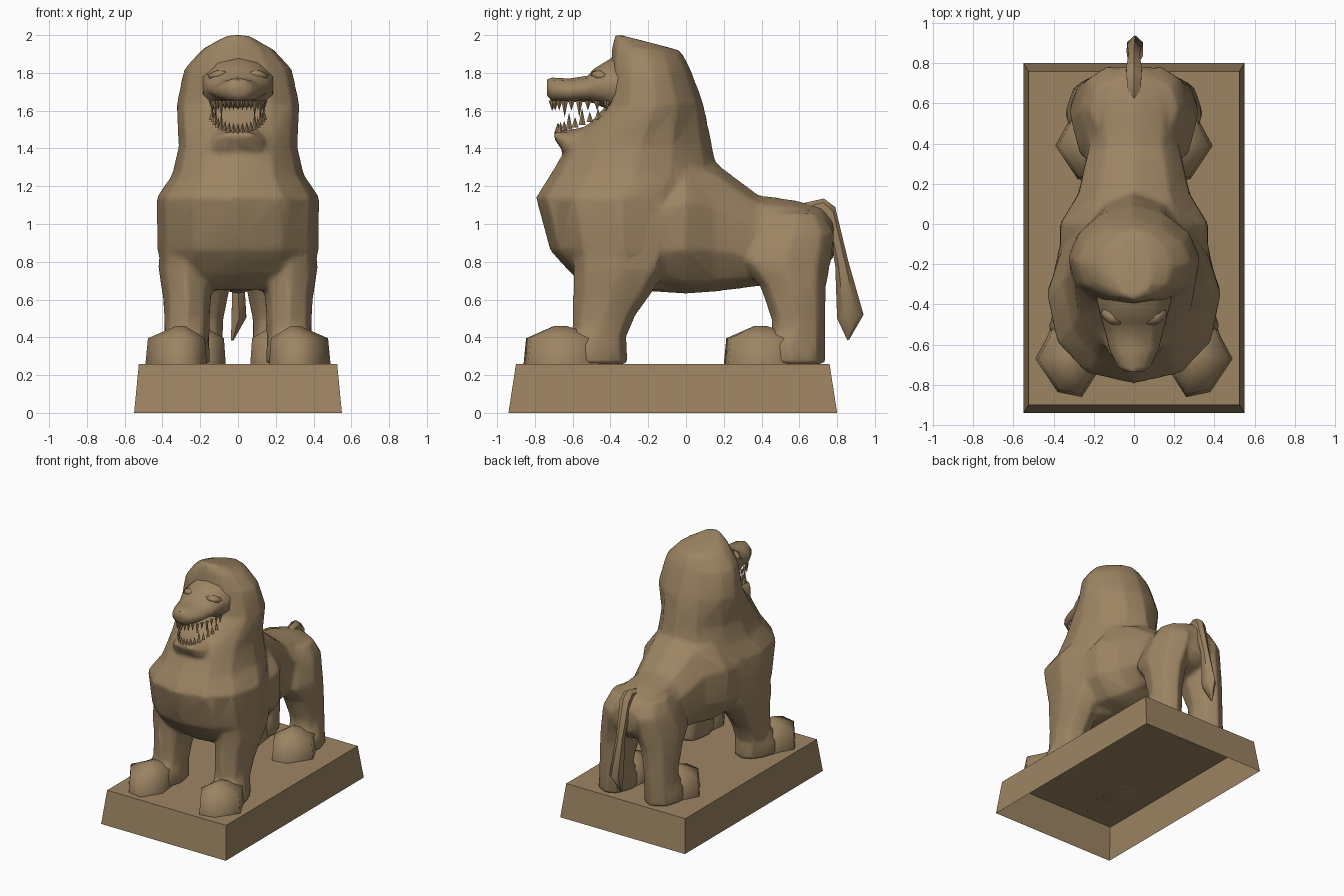
import bpy, bmesh, math
from mathutils import Vector

if "Cube" in bpy.data.objects:
    bpy.data.objects.remove(bpy.data.objects["Cube"])

stone = bpy.data.materials.new("tan stone")
stone.diffuse_color = (0.335, 0.232, 0.124, 1)
stone.use_nodes = True
stone.node_tree.nodes["Principled BSDF"].inputs["Base Color"].default_value = stone.diffuse_color


def finish(bm, name, angle=40, modifiers=False):
    """Turn a bmesh into a named, shaded object."""
    bmesh.ops.recalc_face_normals(bm, faces=bm.faces)
    me = bpy.data.meshes.new(name)
    bm.to_mesh(me)
    bm.free()
    ob = bpy.data.objects.new(name, me)
    bpy.context.collection.objects.link(ob)
    bpy.ops.object.select_all(action='DESELECT')
    ob.select_set(True)
    bpy.context.view_layer.objects.active = ob
    if modifiers:  # fuse overlapping volumes into one carved surface
        m = ob.modifiers.new("fuse", 'REMESH')
        m.mode, m.voxel_size = 'VOXEL', 0.015
        m = ob.modifiers.new("soften", 'SMOOTH')
        m.factor, m.iterations = 0.5, 7
        m = ob.modifiers.new("facet", 'DECIMATE')
        m.ratio = 0.07
        for mod in list(ob.modifiers):
            bpy.ops.object.modifier_apply(modifier=mod.name)
    ob.data.materials.clear()
    ob.data.materials.append(stone)
    bpy.ops.object.shade_smooth_by_angle(angle=math.radians(angle))
    return ob


def skin(bm, rings):
    """Bridge a list of point rings and cap both ends."""
    vs = [[bm.verts.new(p) for p in r] for r in rings]
    n = len(vs[0])
    for a, b in zip(vs, vs[1:]):
        for i in range(n):
            j = (i + 1) % n
            bm.faces.new((a[i], a[j], b[j], b[i]))
    bm.faces.new(vs[0][::-1])
    bm.faces.new(vs[-1])


def loft(bm, sections, n=10, power=1.0, far=None):
    """Each section: y,z of one end, y,z of the other end, half width, centre x.
    power squares off the outline; far does so for the second half only."""
    rings = []
    for ya, za, yb, zb, rx, xc in sections:
        a, b = Vector((xc, ya, za)), Vector((xc, yb, zb))
        ring = []
        for i in range(n):
            t = math.tau * i / n
            c, s = math.cos(t), math.sin(t)
            p = far if far and c < -0.01 else power
            c = math.copysign(abs(c) ** p, c)
            s = math.copysign(abs(s) ** p, s)
            ring.append((a + b) / 2 + (a - b) / 2 * c + Vector((rx * s, 0, 0)))
        rings.append(ring)
    skin(bm, rings)


def level(rows, side=1):
    """Horizontal sections: z, front y, back y, half width, centre x."""
    return [(f, z, b, z, r, x * side) for z, f, b, r, x in rows]


def upright(rows):
    """Vertical sections: y, top z, bottom z, half width."""
    return [(y, t, y, b, r, 0) for y, t, b, r in rows]


# Plinth: tapered slab, open underneath
bm = bmesh.new()
skin(bm, [[(-x, f, z), (x, f, z), (x, b, z), (-x, b, z)]
          for x, f, b, z in ((0.55, -0.94, 0.80, 0), (0.525, -0.90, 0.76, 0.26))])
bm.faces.ensure_lookup_table()
bottom = min(bm.faces, key=lambda f: f.calc_center_median().z)
bmesh.ops.delete(bm, geom=[bottom], context='FACES_ONLY')
finish(bm, "plinth", 20)

# Body: chest with mane, trunk, lower jaw and four legs fused together
bm = bmesh.new()
mane = level([(0.65, -0.50, -0.10, 0.25, 0), (0.74, -0.61, 0.0, 0.39, 0),
              (0.86, -0.72, 0.06, 0.43, 0), (1.14, -0.795, 0.10, 0.432, 0),
              (1.26, -0.72, 0.17, 0.35, 0), (1.41, -0.63, 0.14, 0.315, 0),
              (1.63, -0.42, 0.095, 0.328, 0), (1.82, -0.40, 0.025, 0.287, 0)])
mane += [(-0.39, 1.945, -0.02, 1.905, 0.19, 0), (-0.375, 2.008, -0.035, 1.92, 0.09, 0)]
loft(bm, mane, 12, 0.88, 1.15)
# trunk narrows to a ridge along the spine
loft(bm, upright([(-0.42, 1.2, 0.66, 0.38), (0.0, 1.36, 0.63, 0.385),
                  (0.15, 1.33, 0.64, 0.29), (0.38, 1.155, 0.67, 0.235),
                  (0.58, 1.125, 0.70, 0.24), (0.72, 1.09, 0.75, 0.19),
                  (0.78, 1.02, 0.82, 0.09)])[::1], 10, 0.95, 0.85)
loft(bm, upright([(-0.30, 1.60, 1.28, 0.20), (-0.44, 1.58, 1.28, 0.185),
                  (-0.54, 1.515, 1.29, 0.17), (-0.63, 1.495, 1.35, 0.14),
                  (-0.70, 1.49, 1.455, 0.08)]), 10, 0.9)
for s in (-1, 1):
    loft(bm, level([(1.05, -0.60, -0.02, 0.12, 0.28), (0.76, -0.60, -0.10, 0.145, 0.277),
                    (0.62, -0.60, -0.19, 0.13, 0.27), (0.52, -0.60, -0.265, 0.122, 0.27),
                    (0.40, -0.60, -0.315, 0.12, 0.27), (0.258, -0.60, -0.305, 0.12, 0.27)],
                   s), 8, 0.9)
    loft(bm, level([(1.06, 0.44, 0.72, 0.11, 0.11), (0.95, 0.34, 0.79, 0.15, 0.125),
                    (0.80, 0.27, 0.77, 0.165, 0.15), (0.67, 0.39, 0.745, 0.14, 0.18),
                    (0.50, 0.45, 0.74, 0.12, 0.195), (0.258, 0.45, 0.74, 0.12, 0.20)],
                   s), 8, 0.95, 1.05)
    # heels carry the paws back into the legs
    for dx, dy in ((0, 0), (-0.08, 1.06)):
        loft(bm, level([(0.44, -0.60, -0.38, 0.11, 0.28 + dx),
                        (0.36, -0.68, -0.35, 0.135, 0.285 + dx),
                        (0.258, -0.68, -0.33, 0.14, 0.285 + dx)], s)
             if dy == 0 else
             level([(0.44, 0.46, 0.68, 0.11, 0.20), (0.36, 0.38, 0.71, 0.135, 0.205),
                    (0.258, 0.38, 0.73, 0.14, 0.205)], s), 8)
finish(bm, "lion_body", 70, True)

# Paws: one splayed outline, used for all four feet
outline = [(0.49, -0.67), (0.43, -0.56), (0.38, -0.42), (0.20, -0.45),
           (0.165, -0.71), (0.26, -0.86), (0.38, -0.835)]
for name, dx, dy in (("front_paw", 0, 0), ("hind_paw", -0.10, 1.06)):
    for s, side in ((-1, "left"), (1, "right")):
        bm = bmesh.new()
        peak = Vector((0.30, -0.67))
        rings = []
        for k, z in ((1, 0.2595), (0.93, 0.395), (0.15, 0.46)):
            pts = [peak.lerp(Vector(p), k) for p in outline]
            rings.append([(s * (p.x + dx), p.y + dy, z) for p in pts])
        skin(bm, rings)
        finish(bm, name + "_" + side, 75)

# Upper head: brow and snout
bm = bmesh.new()
loft(bm, upright([(-0.30, 1.91, 1.56, 0.205), (-0.40, 1.875, 1.60, 0.19),
                  (-0.49, 1.82, 1.64, 0.165), (-0.52, 1.785, 1.645, 0.155),
                  (-0.62, 1.77, 1.645, 0.13), (-0.71, 1.775, 1.65, 0.085),
                  (-0.735, 1.765, 1.68, 0.045)]), 10, 1.1, 0.9)
finish(bm, "upper_head", 60)

# Slim brow ridges
for s, side in ((-1, "left"), (1, "right")):
    bm = bmesh.new()
    bmesh.ops.create_icosphere(bm, subdivisions=1, radius=1)
    for v in bm.verts:
        v.co = Vector((s * (0.11 + v.co.x * 0.06), -0.46 + v.co.y * 0.045 + v.co.x * 0.02,
                       1.79 + v.co.z * 0.024 - v.co.x * 0.01))
    finish(bm, "brow_" + side, 80)

# Teeth: two rows of spikes following the jaw arc
for name, base, up, reach in (("upper_teeth", 1.655, -1, 0.29),
                              ("lower_teeth", 1.48, 1, 0.26)):
    bm = bmesh.new()
    for i in range(19):
        t = (i - 9) / 9 * math.pi / 2
        x, y = 0.14 * math.sin(t), -0.42 - reach * math.cos(t)
        z = base + (0.09 * (1 - math.cos(t)) if up > 0 else 0)
        h = 0.09 if abs(i - 9) in (4, 6) else 0.055
        root = [bm.verts.new((x + 0.014 * math.cos(q), y + 0.018 * math.sin(q), z))
                for q in (0, math.pi / 2, math.pi, 1.5 * math.pi)]
        tip = bm.verts.new((x * 0.97, y, z + up * h))
        for k in range(4):
            bm.faces.new((root[k], root[(k + 1) % 4], tip))
        bm.faces.new(root)
    finish(bm, name, 20)

# Tail: arched root hanging down to a tufted tip
bm = bmesh.new()
loft(bm, [(0.62, 1.11, 0.64, 1.02, 0.03, 0), (0.73, 1.135, 0.72, 1.05, 0.042, 0),
          (0.79, 1.09, 0.75, 0.98, 0.045, 0), (0.86, 0.80, 0.79, 0.78, 0.032, 0),
          (0.94, 0.52, 0.80, 0.50, 0.045, 0.005), (0.865, 0.39, 0.855, 0.383, 0.008, -0.03)], 6)
finish(bm, "tail", 50)
